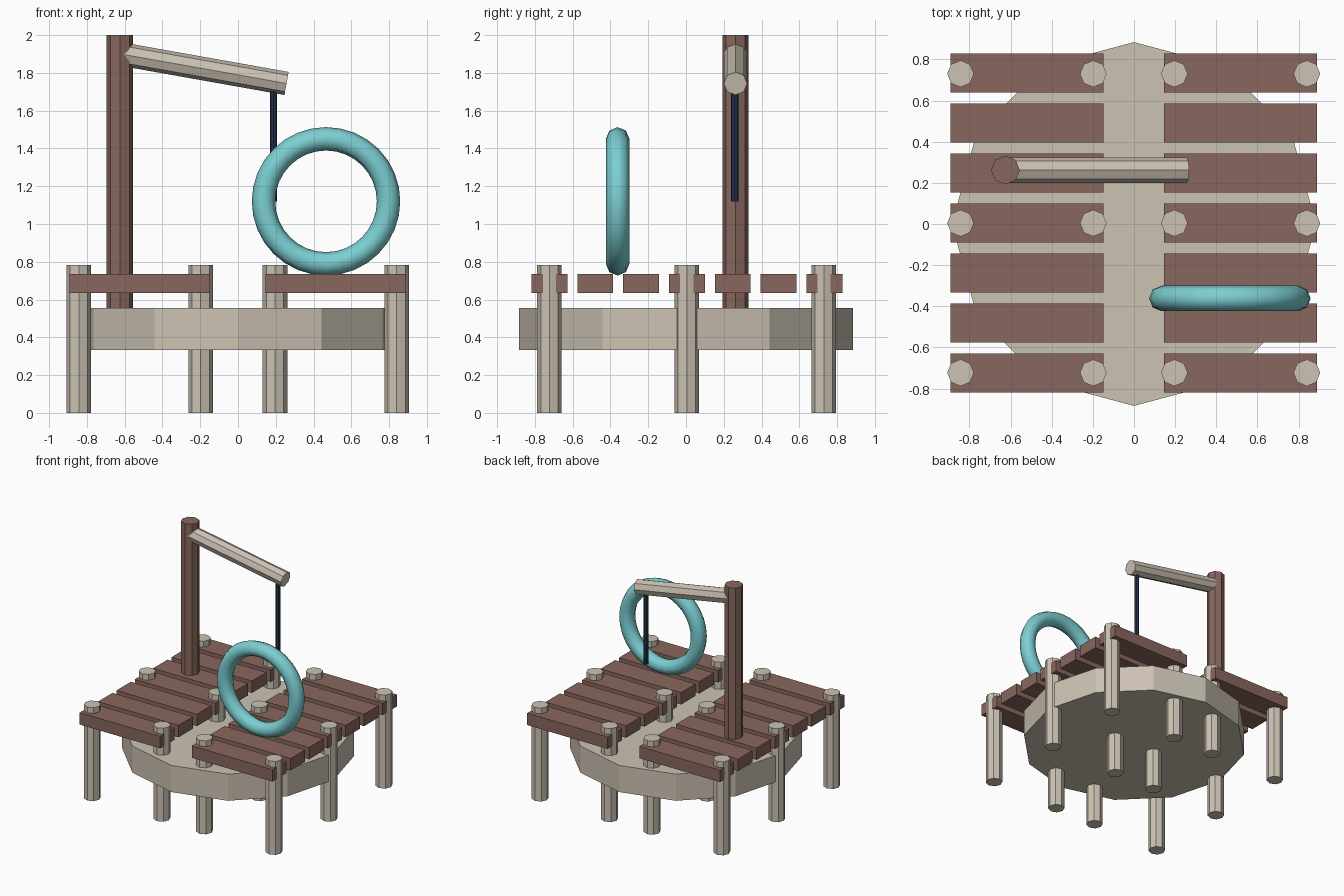
import bpy, math
from mathutils import Vector

if "Cube" in bpy.data.objects:
    bpy.data.objects.remove(bpy.data.objects["Cube"])


def material(name, rgb):
    m = bpy.data.materials.new(name)
    m.diffuse_color = (*rgb, 1)
    m.use_nodes = True
    m.node_tree.nodes["Principled BSDF"].inputs["Base Color"].default_value = m.diffuse_color
    return m


TAN = material("pale wood", (0.60, 0.54, 0.45))
BROWN = material("brown wood", (0.25, 0.135, 0.112))
TEAL = material("teal", (0.20, 0.62, 0.645))
NAVY = material("navy rope", (0.017, 0.034, 0.076))


def finish(name, mat):
    o = bpy.context.object
    o.name = name
    o.data.materials.append(mat)
    return o


def rod(name, a, b, r, sides, mat):
    # prism from a to b, with corners on the axes
    a, b = Vector(a), Vector(b)
    d = b - a
    tilt = math.atan2(d.x, d.z)
    bpy.ops.mesh.primitive_cylinder_add(vertices=sides, radius=r, depth=d.length,
                                        location=(a + b) / 2, rotation=(0, tilt, 0))
    return finish(name, mat)


def box(name, centre, size, mat):
    bpy.ops.mesh.primitive_cube_add(size=1, location=centre)
    o = finish(name, mat)
    o.scale = size
    return o


# round platform base under the deck
rod("base_disc", (0, 0, 0.333), (0, 0, 0.556), 0.884, 12, TAN)

# deck planks, seven on each side of the central gap
for side, x in (("left", -0.52), ("right", 0.518)):
    for i in range(7):
        box(f"{side}_plank_{i + 1}", (x, 0.733 - i * 0.2427, 0.684),
            (0.745, 0.19, 0.1), BROWN)

# support posts
for y in (0.73, 0.004, -0.723):
    for x in (-0.843, -0.198, 0.196, 0.84):
        rod("support_post", (x, y, 0), (x, y, 0.782), 0.065, 8, TAN)

# mast, boom and hanging rope
rod("mast", (-0.625, 0.262, 0.55), (-0.625, 0.262, 2.0), 0.07, 8, BROWN)
rod("boom", (-0.62, 0.262, 1.9), (0.257, 0.262, 1.744), 0.062, 8, TAN)
rod("rope", (0.188, 0.258, 1.12), (0.188, 0.258, 1.75), 0.019, 8, NAVY)

# standing ring
bpy.ops.mesh.primitive_torus_add(major_segments=32, minor_segments=8,
                                 major_radius=0.331, minor_radius=0.062,
                                 location=(0.466, -0.362, 1.12),
                                 rotation=(math.pi / 2, 0, 0))
finish("ring", TEAL)
bpy.ops.object.shade_smooth()
